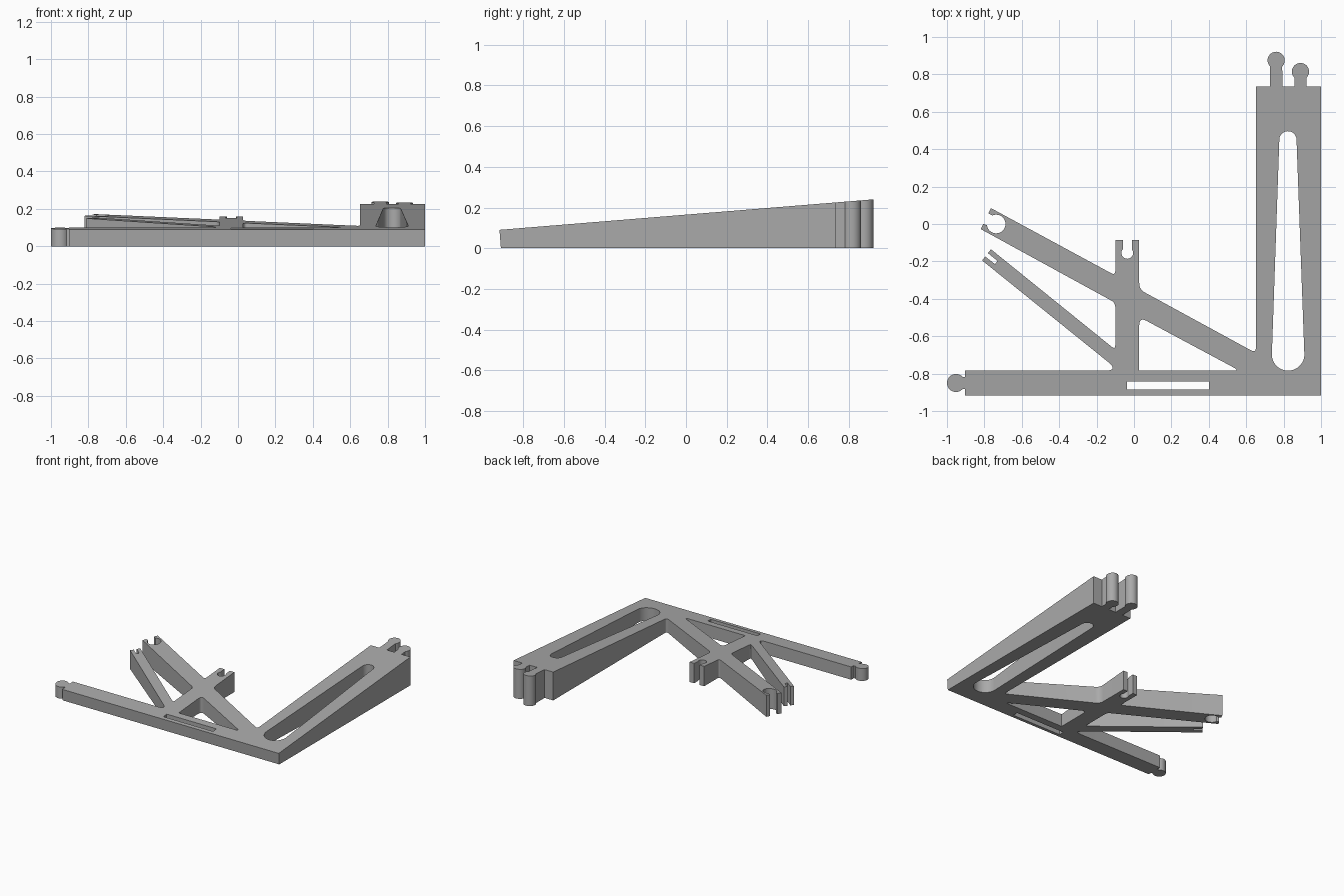
import bpy
import bmesh
from math import sin, cos, radians
from mathutils import Vector

cube = bpy.data.objects.get("Cube")
if cube:
    bpy.data.objects.remove(cube, do_unlink=True)


def arc(cx, cy, r, start, end, steps=24):
    """Points on a circular arc, angles in degrees."""
    angles = [radians(start + (end - start) * i / steps) for i in range(steps + 1)]
    return [(cx + r * cos(a), cy + r * sin(a)) for a in angles]


def knob(cx, cy, r, facing, neck):
    """Round head facing outwards, open by the neck angle at its back."""
    return arc(cx, cy, r, facing - 180 + neck, facing + 180 - neck)


def socket(cx, cy, r, facing, mouth):
    """Round recess whose mouth opens towards the facing angle."""
    return arc(cx, cy, r, facing - mouth, facing + mouth - 360)


def rounded(a, corner, b, size, steps=7):
    """Rounded corner between the directions of a and b."""
    a, c, b = Vector(a), Vector(corner), Vector(b)
    p = c + (a - c).normalized() * size
    q = c + (b - c).normalized() * size
    pts = []
    for i in range(steps + 1):
        t = i / steps
        v = p * (1 - t) ** 2 + c * 2 * t * (1 - t) + q * t * t
        pts.append((v.x, v.y))
    return pts


FRONT, BACK, RAIL = -0.917, 0.736, -0.784    # plan lines of the two rails
POST_L, POST_R, POST_TOP = -0.10, 0.028, -0.085
INNER = 0.652

# side rail with two round connector heads
outline = [(1.0, FRONT), (1.0, BACK), (0.922, BACK)]
outline += knob(0.89, 0.815, 0.046, 90, 44)
outline += [(0.858, BACK), (0.793, BACK)]
outline += knob(0.76, 0.875, 0.046, 90, 45)
outline += [(0.727, BACK), (INNER, BACK)]

# wide diagonal brace, right half, and the post with its socket
outline += rounded((INNER, 0), (INNER, -0.69), (POST_R, -0.35), 0.03)
outline += rounded((INNER, -0.69), (POST_R, -0.35), (POST_R, 0), 0.035)
outline += [(POST_R, POST_TOP), (-0.012, POST_TOP)]
outline += socket(-0.036, -0.155, 0.031, 90, 51)
outline += [(-0.06, POST_TOP), (POST_L, POST_TOP)]

# wide diagonal brace, left half, with its socket
arm_top, arm_low = (-0.765, 0.085), (-0.82, -0.027)
outline += rounded((POST_L, 0), (POST_L, -0.275), arm_top, 0.025)
outline += [arm_top, (-0.779, 0.057)]
outline += socket(-0.737, 0.0, 0.05, 151, 37)
outline += [(-0.806, 0.001), arm_low]
outline += rounded(arm_low, (POST_L, -0.421), (POST_L, -1), 0.025)

# thin brace with a square notch
thin_top, thin_low = (-0.765, -0.135), (-0.812, -0.195)
outline += rounded((POST_L, 0), (POST_L, -0.672), thin_top, 0.025)
outline += [thin_top, (-0.781, -0.156), (-0.73, -0.197),
            (-0.743, -0.215), (-0.795, -0.174), thin_low]
outline += rounded(thin_low, (-0.081, RAIL), (-1, RAIL), 0.075)

# front rail end with a round connector head
outline += [(-0.903, RAIL), (-0.903, -0.818)]
outline += knob(-0.952, -0.85, 0.048, 180, 42)
outline += [(-0.903, -0.882), (-0.903, FRONT)]

# openings: tapered slot, brace triangle, narrow slot
taper = arc(0.823, 0.45, 0.046, 2, 178) + arc(0.824, -0.697, 0.087, 182, 358)
top, tip = (POST_R, -0.497), (0.564, RAIL)
triangle = [(POST_R, RAIL)] + rounded((POST_R, RAIL), top, tip, 0.045)
triangle += rounded(top, tip, (0, RAIL), 0.035)
slot = [(-0.037, -0.885), (0.40, -0.885), (0.40, -0.842), (-0.037, -0.842)]

# fill the plan and give it thickness
curve = bpy.data.curves.new("bracket_plan", "CURVE")
curve.dimensions = "2D"
curve.fill_mode = "BOTH"
curve.extrude = 0.5
for loop in (outline, taper, triangle, slot):
    spline = curve.splines.new("POLY")
    spline.points.add(len(loop) - 1)
    for point, (x, y) in zip(spline.points, loop):
        point.co = (x, y, 0, 1)
    spline.use_cyclic_u = True
plan = bpy.data.objects.new("bracket_plan", curve)
bpy.context.collection.objects.link(plan)
bpy.context.view_layer.update()
mesh = bpy.data.meshes.new_from_object(
    plan.evaluated_get(bpy.context.evaluated_depsgraph_get()))
bpy.data.objects.remove(plan, do_unlink=True)
bracket = bpy.data.objects.new("sloped_bracket", mesh)
bpy.context.collection.objects.link(bracket)

# flat underside, top rising to the back, front face leaning with the top
bm = bmesh.new()
bm.from_mesh(mesh)
bmesh.ops.remove_doubles(bm, verts=bm.verts, dist=0.0001)
for v in bm.verts:
    if v.co.z > 0:
        v.co.z = 0.165 + 0.0815 * v.co.y
    else:
        v.co.z = 0
        if v.co.y < FRONT + 0.001:
            v.co.y += 0.007
bmesh.ops.recalc_face_normals(bm, faces=bm.faces)
bm.to_mesh(mesh)
bm.free()

# grey plastic
grey = bpy.data.materials.new("mid_grey")
grey.use_nodes = True
color = (0.4, 0.4, 0.4, 1)
grey.diffuse_color = color
grey.node_tree.nodes["Principled BSDF"].inputs["Base Color"].default_value = color
mesh.materials.clear()
mesh.materials.append(grey)

bpy.ops.object.select_all(action="DESELECT")
bracket.select_set(True)
bpy.context.view_layer.objects.active = bracket
bpy.ops.object.shade_smooth_by_angle(angle=radians(30))
